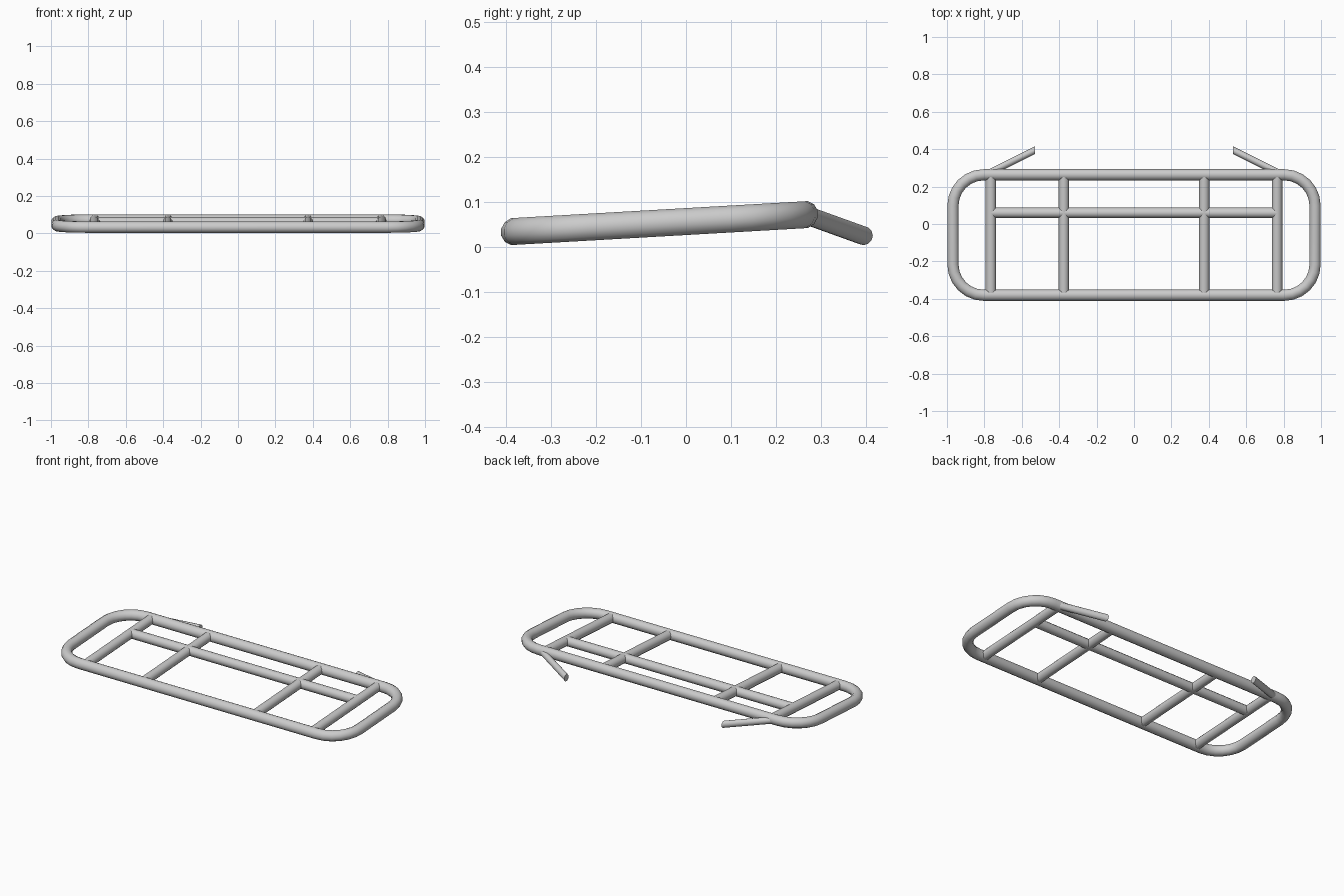
import bpy
import bmesh
from math import cos, sin, pi
from mathutils import Vector, Matrix

cube = bpy.data.objects.get("Cube")
if cube:
    bpy.data.objects.remove(cube, do_unlink=True)

# Grey metal
COLOUR = (0.6, 0.6, 0.6, 1)
metal = bpy.data.materials.new("grey_metal")
metal.use_nodes = True
metal.diffuse_color = COLOUR
metal.node_tree.nodes["Principled BSDF"].inputs["Base Color"].default_value = COLOUR

SIDES = 12
TUBE = 0.031
BAR = 0.028
HALF_X = 0.968
FRONT, BACK = -0.381, 0.263
CORNER = 0.165


def rack_z(y):
    """Centre height of the gently tilted rack."""
    return 0.034 + 0.037 * (y - FRONT) / (BACK - FRONT)


def finish(bm, name):
    bmesh.ops.recalc_face_normals(bm, faces=bm.faces)
    mesh = bpy.data.meshes.new(name)
    bm.to_mesh(mesh)
    bm.free()
    mesh.materials.append(metal)
    obj = bpy.data.objects.new(name, mesh)
    bpy.context.collection.objects.link(obj)
    bpy.ops.object.select_all(action="DESELECT")
    obj.select_set(True)
    bpy.context.view_layer.objects.active = obj
    bpy.ops.object.shade_smooth_by_angle(angle=pi / 4)
    return obj


def rod(name, start, end, radius):
    """Straight round bar between two points."""
    start, end = Vector(start), Vector(end)
    axis = end - start
    bm = bmesh.new()
    bmesh.ops.create_cone(bm, cap_ends=True, segments=SIDES, radius1=radius,
                          radius2=radius, depth=axis.length)
    turn = axis.to_track_quat("Z", "Y").to_matrix().to_4x4()
    bm.transform(Matrix.Translation((start + end) / 2) @ turn)
    return finish(bm, name)


# Outer frame: round tube swept along a rounded rectangle
path = []
STEPS = 6
corners = [(1, 1), (-1, 1), (-1, -1), (1, -1)]
for quarter, (sx, sy) in enumerate(corners):
    cx = sx * (HALF_X - CORNER)
    cy = BACK - CORNER if sy > 0 else FRONT + CORNER
    for i in range(STEPS + 1):
        a = (quarter + i / STEPS) * pi / 2
        out = Vector((cos(a), sin(a), 0))
        path.append((Vector((cx, cy, 0)) + out * CORNER, out))

bm = bmesh.new()
rings = []
for centre, out in path:
    ring = []
    for k in range(SIDES):
        t = (k + 0.5) * 2 * pi / SIDES
        p = centre + out * TUBE * cos(t)
        p.z = rack_z(p.y) + TUBE * sin(t)
        ring.append(bm.verts.new(p))
    rings.append(ring)
for i, ring in enumerate(rings):
    nxt = rings[(i + 1) % len(rings)]
    for k in range(SIDES):
        m = (k + 1) % SIDES
        bm.faces.new((ring[k], nxt[k], nxt[m], ring[m]))
finish(bm, "outer_frame")

# Bars running front to back
for side, s in (("left", 1), ("right", -1)):
    for place, x in (("outer", 0.765), ("inner", 0.375)):
        rod(f"{side}_{place}_bar", (s * x, FRONT, rack_z(FRONT)),
            (s * x, BACK, rack_z(BACK)), BAR)

# Long bar across the rack
rod("long_cross_bar", (-0.765, 0.06, rack_z(0.06)),
    (0.765, 0.06, rack_z(0.06)), BAR)

# Rear stays: slanted bars whose ends are cut square to the rack's length
for side, s in (("left", 1), ("right", -1)):
    bm = bmesh.new()
    bmesh.ops.create_cone(bm, cap_ends=True, segments=SIDES, radius1=0.021,
                          radius2=0.021, depth=0.25)
    bm.transform(Matrix.Rotation(pi / 2, 4, "Y"))
    shear = Matrix.Identity(4)
    shear[1][0] = -s * 0.5
    shear[2][0] = s * 0.18
    bm.transform(Matrix.Translation((s * 0.655, 0.332, 0.047)) @ shear)
    finish(bm, f"{side}_rear_stay")
